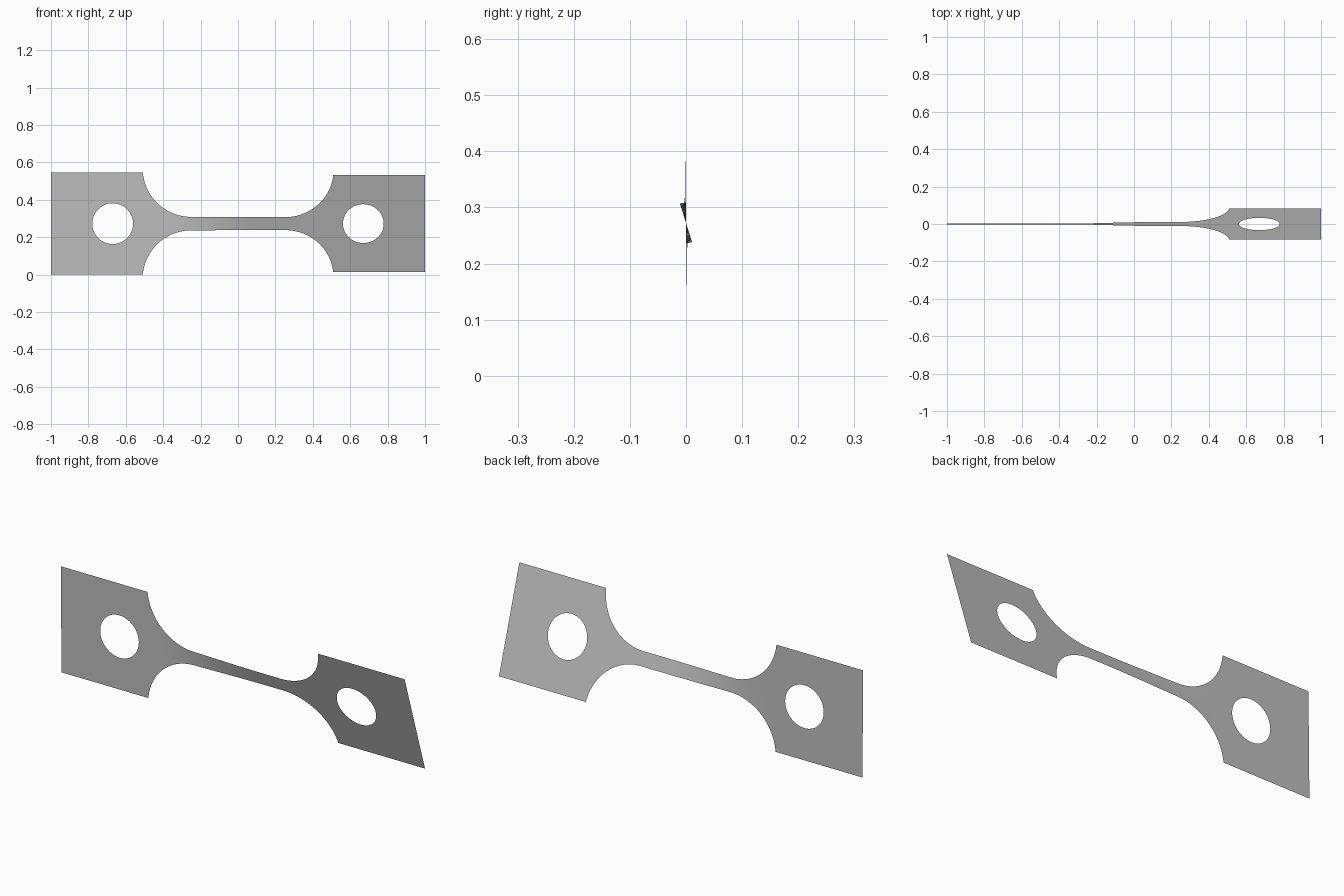
import bpy, bmesh
from math import sin, cos, pi, acos, atan2, radians

if "Cube" in bpy.data.objects:
    bpy.data.objects.remove(bpy.data.objects["Cube"])

HALF = 0.2725          # half height of the tabs
NECK = 0.036           # half height of the neck
NECK_END = 0.25        # where the fillets begin
FILLET = 0.26          # fillet radius
HOLE_X, HOLE_R = 0.67, 0.109
SWEEP = acos((NECK + FILLET - HALF) / FILLET)
TAB_X = NECK_END + FILLET * sin(SWEEP)

steel = bpy.data.materials.new("steel grey")
steel.use_nodes = True
grey = (0.52, 0.52, 0.52, 1)
steel.diffuse_color = grey
steel.node_tree.nodes["Principled BSDF"].inputs["Base Color"].default_value = grey


def twisted(x, h):
    """Turn a flat sheet point about the long axis."""
    t = min(max((x + 0.45) / 0.6, 0), 1)
    a = radians(0.7 + 16.9 * t * t * (3 - 2 * t))
    return (x, -h * sin(a), HALF + h * cos(a))


def make_object(name, bm):
    mesh = bpy.data.meshes.new(name)
    bm.to_mesh(mesh)
    bm.free()
    mesh.materials.append(steel)
    for p in mesh.polygons:
        p.use_smooth = True
    obj = bpy.data.objects.new(name, mesh)
    bpy.context.collection.objects.link(obj)


def tab(name, side):
    """Rectangular end plate with a round hole."""
    cx = side * HOLE_X
    x0, x1 = sorted((side * TAB_X, side * 1.0))
    angles = [2 * pi * i / 64 for i in range(64)]
    angles += [atan2(z, x - cx) % (2 * pi) for x in (x0, x1) for z in (-HALF, HALF)]
    angles = sorted(set(angles))
    bm = bmesh.new()
    inner, outer = [], []
    for a in angles:
        c, s = cos(a), sin(a)
        reach_x = ((x1 if c > 0 else x0) - cx) / c if abs(c) > 1e-6 else 9
        reach_z = HALF / abs(s) if abs(s) > 1e-6 else 9
        r = min(reach_x, reach_z)
        inner.append(bm.verts.new(twisted(cx + HOLE_R * c, HOLE_R * s)))
        outer.append(bm.verts.new(twisted(cx + r * c, r * s)))
    for i in range(len(angles)):
        j = (i + 1) % len(angles)
        bm.faces.new((inner[i], outer[i], outer[j], inner[j]))
    make_object(name, bm)


def neck():
    """Narrow middle strip with a round fillet at each end."""
    half = [(NECK_END * i / 12, NECK) for i in range(12)]
    for i in range(25):
        t = SWEEP * i / 24
        half.append((NECK_END + FILLET * sin(t), NECK + FILLET * (1 - cos(t))))
    profile = [(-x, h) for x, h in reversed(half[1:])] + half
    rows = 4
    bm = bmesh.new()
    cols = [[bm.verts.new(twisted(x, h * (2 * k / rows - 1))) for k in range(rows + 1)]
            for x, h in profile]
    for a, b in zip(cols, cols[1:]):
        for k in range(rows):
            bm.faces.new((a[k], b[k], b[k + 1], a[k + 1]))
    make_object("twisted_neck", bm)


tab("right_tab", -1)
tab("left_tab", 1)
neck()
